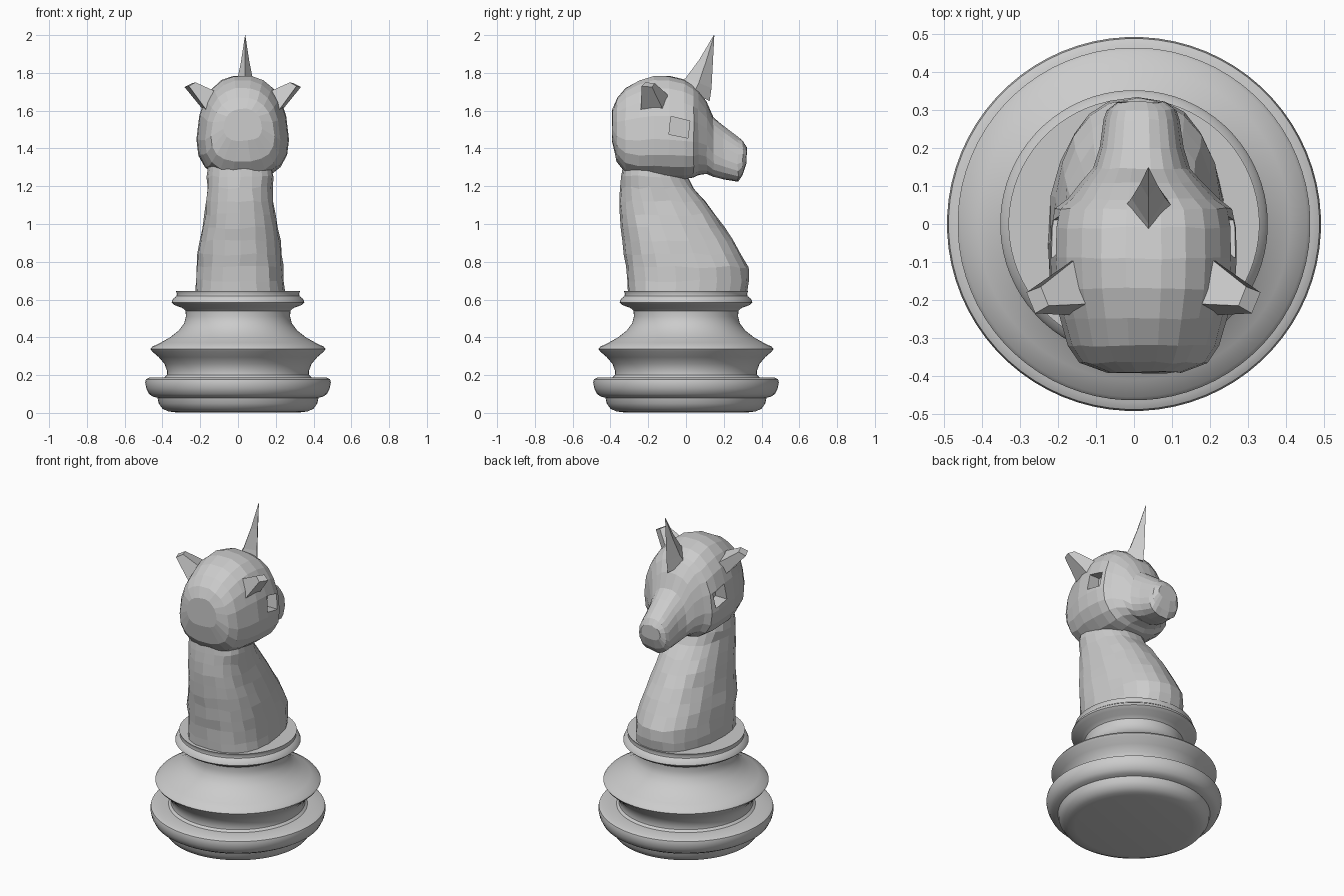
import bpy, bmesh, math, random
from mathutils import Vector

random.seed(4)
HX = 0.025  # the head sits slightly off centre


def loft(name, rings):
    """Skin a list of equal-sized point rings and cap both ends."""
    bm = bmesh.new()
    vs = [[bm.verts.new(p) for p in r] for r in rings]
    n = len(vs[0])
    for a, b in zip(vs, vs[1:]):
        for i in range(n):
            j = (i + 1) % n
            bm.faces.new((a[i], a[j], b[j], b[i]))
    bm.faces.new(vs[0])
    bm.faces.new(vs[-1])
    bmesh.ops.remove_doubles(bm, verts=bm.verts, dist=1e-5)
    bmesh.ops.recalc_face_normals(bm, faces=bm.faces)
    me = bpy.data.meshes.new(name)
    bm.to_mesh(me)
    bm.free()
    ob = bpy.data.objects.new(name, me)
    bpy.context.collection.objects.link(ob)
    return ob


def oval(n, a, b, power=2.0):
    """Superellipse outline as (u, v) pairs."""
    pts = []
    for i in range(n):
        t = 2 * math.pi * (i + 0.5) / n
        c, s = math.cos(t), math.sin(t)
        pts.append((a * math.copysign(abs(c) ** (2 / power), c),
                    b * math.copysign(abs(s) ** (2 / power), s)))
    return pts


def jit(d=0.005):
    return random.uniform(-d, d)


# turned base
profile = [(0.33, 0.003), (0.37, 0.008), (0.40, 0.022), (0.42, 0.05), (0.427, 0.08),
           (0.45, 0.086), (0.472, 0.10), (0.486, 0.13), (0.492, 0.16), (0.488, 0.178),
           (0.47, 0.187), (0.39, 0.188), (0.377, 0.20), (0.375, 0.22), (0.39, 0.26),
           (0.42, 0.295), (0.455, 0.325), (0.464, 0.338), (0.455, 0.35), (0.41, 0.372),
           (0.36, 0.40), (0.315, 0.435), (0.285, 0.475), (0.276, 0.51), (0.278, 0.54),
           (0.295, 0.556), (0.335, 0.57), (0.352, 0.585), (0.345, 0.603), (0.326, 0.618),
           (0.324, 0.632), (0.33, 0.645)]
base = loft("base", [[(u, v, z) for u, v in oval(72, r, r)] for r, z in profile])
bpy.context.view_layer.objects.active = base
base.select_set(True)
bpy.ops.object.shade_smooth_by_angle(angle=math.radians(40))
base.select_set(False)

# neck and chest: z, back y, front y, half width
neck_rows = [(0.64, -0.31, 0.325, 0.235), (0.70, -0.313, 0.335, 0.232),
             (0.77, -0.32, 0.33, 0.228), (0.84, -0.328, 0.29, 0.222),
             (0.91, -0.335, 0.25, 0.21), (0.98, -0.343, 0.205, 0.198),
             (1.05, -0.35, 0.16, 0.187), (1.12, -0.352, 0.105, 0.177),
             (1.19, -0.348, 0.045, 0.17), (1.25, -0.342, 0.01, 0.172), (1.34, -0.33, -0.02, 0.16)]
rings = []
for z, y0, y1, w in neck_rows:
    cy, hy = (y0 + y1) / 2, (y1 - y0) / 2
    rings.append([(u * (1 - 0.12 * v / hy) + 0.01 + jit(), cy + v + jit(0.003),
                   z + (jit(0.008) if z > 0.65 else 0)) for u, v in oval(22, w, hy, 2.4)])
loft("neck", rings)

# head and muzzle: y, bottom z, top z, half width
head_rows = [(-0.39, 1.44, 1.61, 0.10), (-0.365, 1.33, 1.67, 0.165), (-0.32, 1.27, 1.72, 0.195),
             (-0.25, 1.245, 1.76, 0.215), (-0.17, 1.24, 1.785, 0.235), (-0.09, 1.235, 1.785, 0.24),
             (-0.01, 1.235, 1.765, 0.238), (0.04, 1.245, 1.735, 0.228), (0.065, 1.26, 1.71, 0.195),
             (0.11, 1.265, 1.65, 0.155), (0.145, 1.25, 1.565, 0.125), (0.20, 1.235, 1.52, 0.108),
             (0.275, 1.225, 1.46, 0.098), (0.30, 1.26, 1.44, 0.09), (0.32, 1.32, 1.405, 0.065)]
rings = []
for y, z0, z1, w in head_rows:
    cz, hz = (z0 + z1) / 2, (z1 - z0) / 2
    rings.append([(HX * (1 if y < 0.1 else 0.8) + u * (1 - 0.14 * v / hz), y + jit(0.003),
                   cz + v + jit(0.003)) for u, v in oval(20, w, hz, 2.5)])
head = loft("head", rings)

# square eye sockets cut into the head
for s in (-1, 1):
    eye = [[(HX + s * x, y, z) for y, z in ((-0.09, 1.475), (0.01, 1.455), (0.02, 1.545), (-0.08, 1.57))]
           for x in (0.165, 0.33)]
    cutter = loft("eye_cutter", eye)
    cutter.hide_render = True
    cutter.hide_set(True)
    mod = head.modifiers.new("eye_socket", "BOOLEAN")
    mod.operation = "DIFFERENCE"
    mod.solver = "EXACT"
    mod.object = cutter

# ears: wide root on the skull, blunt outer tip
for s, side in ((-1, "left"), (1, "right")):
    root = [(0.15, -0.07, 1.66), (0.19, -0.11, 1.58), (0.19, -0.24, 1.60), (0.14, -0.21, 1.70)]
    tip = [(0.27, -0.165, 1.745), (0.308, -0.18, 1.725), (0.285, -0.235, 1.73), (0.25, -0.215, 1.75)]
    loft(side + "_ear", [[(HX + s * x, y, z) for x, y, z in r] for r in (root, tip)])

# horn: four-sided spike curving to its tip
horn = []
for w, yb, zb, yf, zf in ((0.065, -0.04, 1.74, 0.125, 1.65), (0.045, 0.0, 1.775, 0.135, 1.72),
                          (0.022, 0.07, 1.87, 0.142, 1.85), (0.001, 0.147, 2.0, 0.15, 1.998)):
    ym, zm = (yb + yf) / 2, (zb + zf) / 2
    horn.append([(0.038, yb, zb), (0.038 + w, ym, zm), (0.038, yf, zf), (0.038 - w, ym, zm)])
loft("horn", horn)
